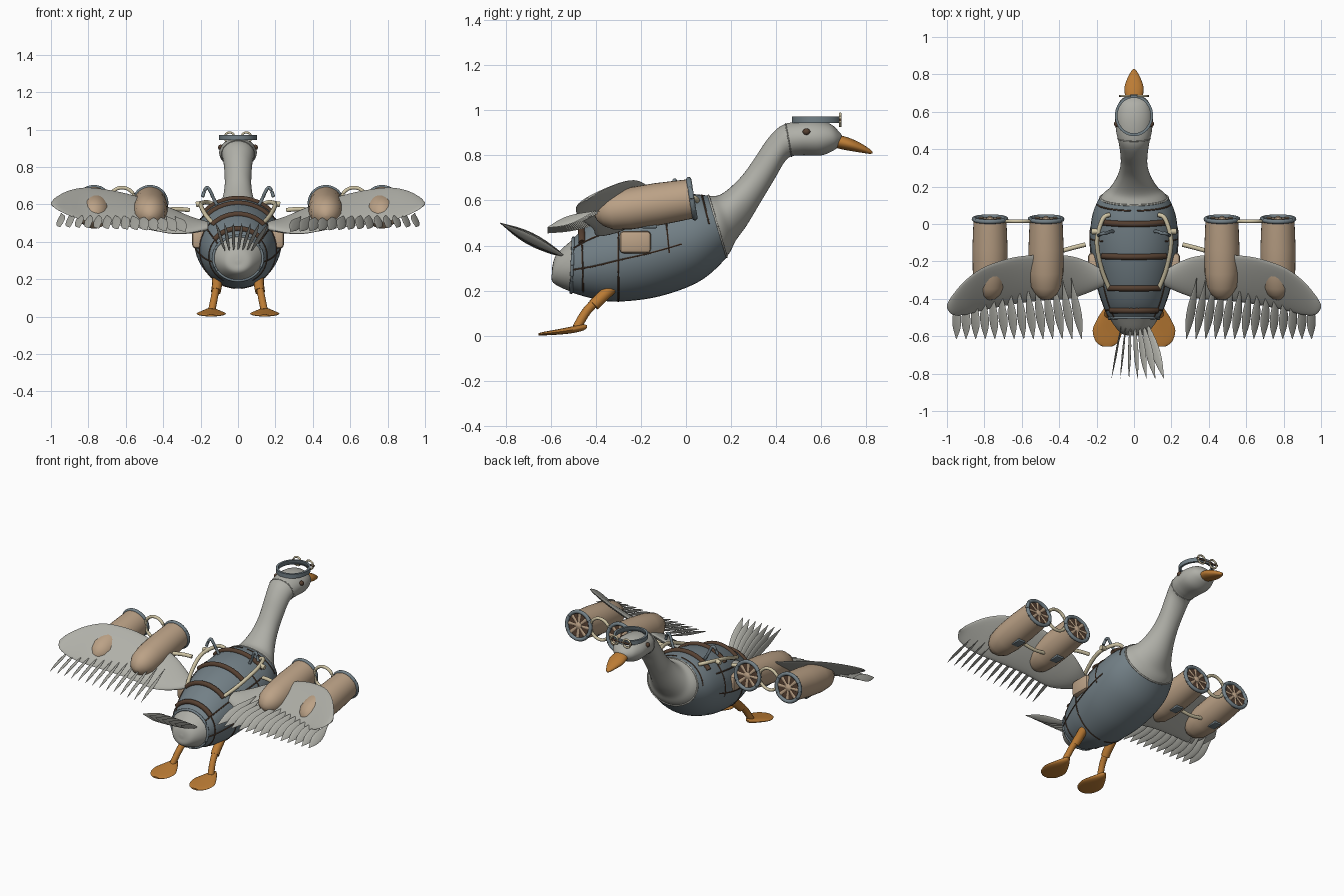
import bpy, bmesh
from math import sin, cos, pi, radians
from mathutils import Vector as V

cube = bpy.data.objects.get("Cube")
if cube:
    bpy.data.objects.remove(cube)


def material(name, rgb):
    m = bpy.data.materials.new(name)
    m.use_nodes = True
    m.diffuse_color = (*rgb, 1)
    m.node_tree.nodes["Principled BSDF"].inputs["Base Color"].default_value = (*rgb, 1)
    return m


GREY = material("feather grey", (.43, .43, .39))
BLUE = material("suit blue grey", (.17, .215, .24))
TAN = material("engine tan", (.50, .36, .24))
ORANGE = material("leg orange", (.50, .20, .035))
BROWN = material("strap brown", (.09, .05, .03))
CREAM = material("hose cream", (.62, .55, .37))


def finish(name, bm, mat):
    bmesh.ops.recalc_face_normals(bm, faces=bm.faces)
    me = bpy.data.meshes.new(name)
    bm.to_mesh(me)
    bm.free()
    for p in me.polygons:
        p.use_smooth = True
    me.set_sharp_from_angle(angle=radians(40))
    me.materials.append(mat)
    ob = bpy.data.objects.new(name, me)
    bpy.context.scene.collection.objects.link(ob)
    return ob


def loft(name, rings, mat, n=24):
    """Skin elliptical rings given as (centre, axis u, axis v)."""
    bm = bmesh.new()
    loops = [[bm.verts.new(c + u * cos(2 * pi * i / n) + v * sin(2 * pi * i / n))
              for i in range(n)] for c, u, v in rings]
    for a, b in zip(loops, loops[1:]):
        for i in range(n):
            j = (i + 1) % n
            bm.faces.new((a[i], a[j], b[j], b[i]))
    bm.faces.new(loops[0])
    bm.faces.new(loops[-1])
    return finish(name, bm, mat)


def smooth(rows, k=6):
    """Catmull-Rom interpolation of rows of numbers."""
    rows = [V(r) for r in rows]
    out = []
    for i in range(len(rows) - 1):
        p0, p1, p2 = rows[max(i - 1, 0)], rows[i], rows[i + 1]
        p3 = rows[min(i + 2, len(rows) - 1)]
        for j in range(k):
            t = j / k
            out.append(p1 + (p2 - p0) * (t / 2) + (p0 * 2 - p1 * 5 + p2 * 4 - p3) * (t * t / 2)
                       + (p1 * 3 - p0 - p2 * 3 + p3) * (t ** 3 / 2))
    return out + [rows[-1]]


def tube(name, pts, r, mat, k=5, n=10):
    pts = smooth(pts, k)
    rings = []
    for i, p in enumerate(pts):
        t = (pts[min(i + 1, len(pts) - 1)] - pts[max(i - 1, 0)]).normalized()
        ref = V((0, 0, 1)) if abs(t.z) < .9 else V((0, 1, 0))
        u = t.cross(ref).normalized()
        rings.append((p, u * r, t.cross(u) * r))
    return loft(name, rings, mat, n)


def hoop(name, c, a, b, r, mat, n=32):
    pts = [V(c) + V(a) * cos(2 * pi * i / n) + V(b) * sin(2 * pi * i / n) for i in range(n + 1)]
    return tube(name, pts, r, mat, 1)


def spindle(name, profile, mat, x=0):
    """Loft along y from rows of (y, z, half width, half height)."""
    rings = [(V((x, y, z)), V((max(w, .002), 0, 0)), V((0, 0, max(h, .002))))
             for y, z, w, h in smooth(profile, 4)]
    return loft(name, rings, mat)


def feather(name, root, tip, width, side):
    d = V(tip) - V(root)
    u = (V(side) - d * (V(side).dot(d) / d.length_squared)).normalized()
    v = d.normalized().cross(u)
    rings = []
    for i in range(11):
        t = i / 10
        w = width * max(sin(pi * t ** 1.2), .06)
        rings.append((V(root) + d * t, u * w, v * w * .18))
    loft(name, rings, GREY, 10)


def box(name, c, size, mat, bevel=.012):
    bm = bmesh.new()
    bmesh.ops.create_cube(bm, size=1)
    for v in bm.verts:
        v.co = V(c) + v.co * V(size)
    bmesh.ops.bevel(bm, geom=bm.edges[:], offset=bevel, segments=2, affect='EDGES', profile=.5)
    return finish(name, bm, mat)


# Body: sections as (top y, top z, bottom y, bottom z, half width)
K = 6
SECTIONS = smooth([
    (-.595, .30, -.595, .28, .01), (-.575, .36, -.59, .235, .07), (-.50, .43, -.51, .195, .13),
    (-.42, .50, -.40, .165, .17), (-.30, .56, -.30, .155, .20), (-.15, .605, -.12, .178, .228),
    (.0, .625, .06, .245, .222), (.10, .62, .18, .35, .18), (.16, .63, .22, .42, .13),
    (.24, .70, .27, .49, .09), (.30, .78, .33, .59, .072), (.36, .87, .39, .69, .073),
    (.42, .93, .45, .785, .082), (.49, .95, .51, .80, .096), (.57, .955, .60, .80, .10),
    (.64, .94, .66, .825, .08), (.68, .905, .685, .85, .045), (.695, .885, .695, .87, .01)], K)


def ring(row, s=1.0):
    ty, tz, by, bz, w = row
    return (V((0, (ty + by) / 2, (tz + bz) / 2)), V((w * s, 0, 0)),
            V((0, ty - by, tz - bz)) * (s / 2))


def on_body(row, deg, s=1.02):
    c, u, v = ring(row, s)
    return c + u * cos(radians(deg)) + v * sin(radians(deg))


def row_at(y):
    return min(SECTIONS, key=lambda r: abs((r[0] + r[2]) / 2 - y))


loft("rump", [ring(r) for r in SECTIONS[:2 * K + 2]], GREY, 40)
loft("flight_suit", [ring(r, 1.02) for r in SECTIONS[2 * K:7 * K + 1]], BLUE, 40)
loft("neck_and_head", [ring(r) for r in SECTIONS[7 * K - 1:]], GREY, 40)
hoop("suit_rear_hem", *ring(SECTIONS[2 * K], 1.02), .008, BLUE)
hoop("suit_collar", *ring(SECTIONS[7 * K], 1.01), .005, GREY)
hoop("head_seam", *ring(SECTIONS[12 * K + 2], 1.0), .003, GREY)

# Straps over the back and stitching on the suit
for y, half in ((0.03, 50), (-.17, 46), (-.34, 44), (-.46, 52)):
    tube("back_strap", [on_body(row_at(y), 90 + half * i / 6, 1.03) for i in range(-6, 7)], .016, BROWN, 2)
for s in (0, 1):
    def side(deg):
        return 180 - deg if s else deg
    for y, lo, hi in ((-.31, -85, 45), (-.09, -10, 45), (-.46, -60, 40), (.11, 10, 85)):
        tube("suit_stitch", [on_body(row_at(y), side(lo + (hi - lo) * i / 8)) for i in range(9)], .004, BROWN, 2, 6)
    for a, b in ((-10, -3), (38, 30)):
        rows = SECTIONS[2 * K:6 * K:2]
        tube("long_stitch", [on_body(r, side(a + (b - a) * i / len(rows))) for i, r in enumerate(rows)],
             .004, BROWN, 2, 6)

# Beak, headband and raised goggles
spindle("beak", [(.63, .87, .03, .025), (.68, .86, .046, .03), (.73, .848, .051, .028),
                 (.78, .832, .035, .02), (.815, .818, .016, .011), (.828, .813, .004, .004)], ORANGE)
loops = [(V((0, .58, z)), V((r, 0, 0)), V((0, r * 1.08, 0)))
         for r, z in ((.088, .945), (.102, .945), (.102, .972), (.088, .972), (.088, .945))]
band = loft("goggle_band", loops, BLUE, 40)
bm = bmesh.new()
bm.from_mesh(band.data)
bmesh.ops.delete(bm, geom=[f for f in bm.faces if len(f.verts) > 4], context='FACES_ONLY')
bmesh.ops.remove_doubles(bm, verts=bm.verts, dist=.0001)
bmesh.ops.recalc_face_normals(bm, faces=bm.faces)
bm.to_mesh(band.data)
bm.free()
tube("goggle_bridge", [(-.08, .685, .958), (.08, .685, .958)], .006, BROWN)

for s in (1, -1):
    def mx(*pts):
        return [(p[0] * s, p[1], p[2]) for p in pts]
    hoop("goggle_rim", (.045 * s, .685, .958), (.027, 0, 0), (0, 0, .027), .006, CREAM)
    spindle("eye", [(.518, .905, .003, .003), (.525, .905, .012, .012), (.535, .905, .015, .015),
                    (.545, .905, .012, .012), (.552, .905, .003, .003)], BROWN, .092 * s)
    # Legs and webbed feet
    tube("leg", mx((.11, -.32, .23), (.115, -.38, .17), (.125, -.44, .11), (.14, -.485, .035)), .02, ORANGE)
    tube("thigh", mx((.11, -.31, .23), (.113, -.38, .165), (.118, -.41, .135)), .027, ORANGE)
    spindle("foot", [(-.655, .006, .025, .005), (-.63, .009, .06, .008), (-.57, .016, .078, .012),
                     (-.51, .025, .055, .015), (-.46, .035, .024, .014), (-.44, .04, .008, .006)],
            ORANGE, .143 * s)
    # Wing: sections as (x, leading y, leading z, trailing y, trailing z, thickness)
    wing = smooth([(.16, -.25, .50, -.33, .47, .02), (.25, -.20, .53, -.37, .45, .022),
                   (.35, -.17, .575, -.40, .445, .02), (.5, -.165, .63, -.41, .47, .018),
                   (.65, -.18, .67, -.43, .49, .016), (.8, -.23, .69, -.46, .51, .014),
                   (.9, -.30, .675, -.485, .54, .012), (.97, -.38, .64, -.485, .575, .009),
                   (1.0, -.43, .61, -.45, .60, .004)], 5)
    rings = []
    for x, ly, lz, ty, tz, h in wing:
        chord = V((0, ly - ty, lz - tz)) / 2
        rings.append((V((x * s, (ly + ty) / 2, (lz + tz) / 2)), chord,
                      V((0, -chord.z, chord.y)).normalized() * h))
    loft("wing", rings, GREY)
    for i in range(14):
        f = i / 13
        x = .28 + .67 * f
        feather("wing_feather", ((x + .055 - .06 * f) * s, -.29 - .11 * f, .535 + .02 * f),
                (x * s, -.615, .455 + .025 * f), .03, (s, 0, -.8))
    # Engine pods with intake rims and fans
    for x in (.47, .77):
        axis = V((0, -1, -.16)).normalized()
        up = V((0, axis.z, -axis.y))
        nose, across = V((x * s, .02, .607)), V((s, 0, 0))
        prof = [(.0, .076), (.0, .088), (.15, .094), (.28, .092), (.36, .08), (.40, .058), (.425, .03), (.432, .004)]
        loft("engine_pod", [(nose + axis * .0 + axis * d, across * r, up * r) for d, r in prof[1:]], TAN, 32)
        hoop("intake_rim", nose - axis * .006, across * .086, up * .086, .012, BLUE)
        loft("intake_dark", [(nose - axis * d, across * .08, up * .08) for d in (.0, .003)], BROWN, 32)
        loft("fan_hub", [(nose - axis * d, across * r, up * r) for d, r in ((0, .024), (.01, .022), (.018, .006))], TAN)
        for k in range(8):
            a = k * pi / 4
            ray = across * cos(a) + up * sin(a)
            turn = up * cos(a) - across * sin(a)
            loft("fan_blade", [(nose - axis * .007 + ray * d, turn * w, axis * .003)
                               for d, w in ((.015, .006), (.082, .011))], TAN, 8)
        box("pod_vent", nose + axis * .2 - up * .09, (.05, .07, .02), BLUE, .005)
    # Hoses and grab hooks
    hoop("pod_link_hose", (.62 * s, .015, .62), (.07, 0, 0), (0, 0, .07), .01, CREAM)
    tube("pod_brace", mx((.52, -.2, .52), (.62, -.2, .51), (.73, -.2, .53)), .011, CREAM)
    tube("fuel_hose", mx((.26, -.11, .57), (.32, -.125, .575), (.41, -.15, .57)), .012, CREAM)
    tube("side_hose", mx((.13, .05, .60), (.165, .03, .612), (.195, -.06, .605), (.195, -.14, .585),
                         (.17, -.25, .54), (.135, -.34, .50)), .012, CREAM)
    tube("hose_cap", mx((.19, -.04, .606), (.225, -.04, .60)), .015, CREAM)
    tube("grab_hook", mx((.10, -.04, .58), (.125, -.04, .62), (.15, -.05, .675), (.165, -.05, .69),
                         (.178, -.055, .675), (.19, -.06, .64)), .009, BLUE)
    box("side_pouch", (.21 * s, -.225, .415), (.07, .14, .10), TAN, .018)

# Tail fan, blades turning from upright to flat across the fan
for i in range(7):
    f = i / 6
    a = radians(95 - 55 * f)
    feather("tail_feather", (-.06 + .12 * f, -.50, .33), (-.12 + .28 * f, -.825, .50), .028,
            (cos(a), 0, sin(a)))
